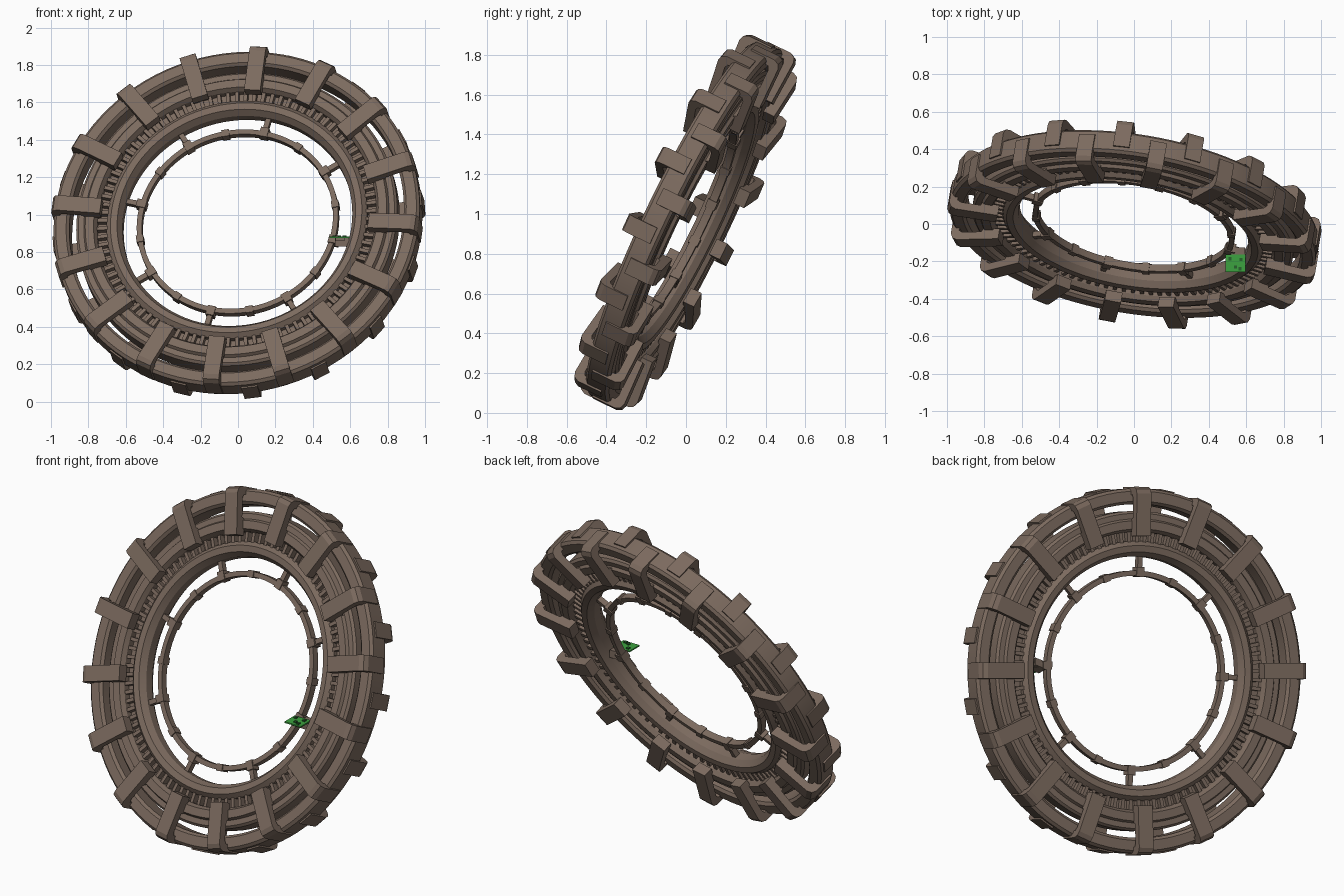
import bpy, bmesh, math
from mathutils import Matrix, Vector

if "Cube" in bpy.data.objects:
    bpy.data.objects.remove(bpy.data.objects["Cube"])

# Tilted frame: local z is the ring axis, facing forward and up
axis = Vector((-0.15, -0.89, 0.43)).normalized()
side = (Vector((1, 0, 0)) - axis * axis.x).normalized()
rise = axis.cross(side)
FRAME = Matrix((side, rise, axis)).transposed().to_4x4()
FRAME.translation = (0, 0, 0.955)


def material(name, rgb):
    m = bpy.data.materials.new(name)
    m.diffuse_color = (*rgb, 1)
    m.use_nodes = True
    m.node_tree.nodes["Principled BSDF"].inputs["Base Color"].default_value = m.diffuse_color
    return m


BROWN = material("weathered brown", (0.2, 0.145, 0.113))
GREEN = material("grass green", (0.045, 0.36, 0.05))
DARK_GREEN = material("dark foliage", (0.02, 0.12, 0.025))


def finish(name, bm, mat, matrix=FRAME, smooth=False):
    bmesh.ops.recalc_face_normals(bm, faces=bm.faces)
    bm.transform(matrix)
    mesh = bpy.data.meshes.new(name)
    bm.to_mesh(mesh)
    bm.free()
    mesh.materials.append(mat)
    ob = bpy.data.objects.new(name, mesh)
    bpy.context.collection.objects.link(ob)
    if smooth:
        bpy.ops.object.select_all(action='DESELECT')
        ob.select_set(True)
        bpy.context.view_layer.objects.active = ob
        bpy.ops.object.shade_smooth_by_angle(angle=math.radians(20))
    return ob


def ring(name, half_profile, segments=96):
    """Turn a (radius, height) half profile, mirrored in height, about the axis."""
    profile = half_profile + [(r, -h) for r, h in reversed(half_profile)]
    bm = bmesh.new()
    loops = []
    for i in range(segments):
        a = math.tau * i / segments
        loops.append([bm.verts.new((r * math.cos(a), r * math.sin(a), h))
                      for r, h in profile])
    n = len(profile)
    for i in range(segments):
        p, q = loops[i], loops[(i + 1) % segments]
        for j in range(n):
            k = (j + 1) % n
            bm.faces.new((p[j], q[j], q[k], p[k]))
    return finish(name, bm, BROWN, smooth=True)


def radial_blocks(name, profile, width, count, start, flip=1):
    """Repeat a (radius, height) outline, given a width, around the axis."""
    bm = bmesh.new()
    for i in range(count):
        a = math.radians(start) + math.tau * i / count
        out = Vector((math.cos(a), math.sin(a), 0))
        tan = Vector((-math.sin(a), math.cos(a), 0))
        ends = [[bm.verts.new(out * r + tan * s * width / 2 + Vector((0, 0, h * flip)))
                 for r, h in profile] for s in (-1, 1)]
        n = len(profile)
        bm.faces.new(ends[0])
        bm.faces.new(ends[1][::-1])
        for j in range(n):
            k = (j + 1) % n
            bm.faces.new((ends[0][j], ends[0][k], ends[1][k], ends[1][j]))
    return finish(name, bm, BROWN)


def rect(r0, r1, h0, h1):
    return [(r0, h0), (r1, h0), (r1, h1), (r0, h1)]


def boxes(name, mat, items):
    """World-aligned boxes from (centre, size) pairs."""
    bm = bmesh.new()
    for centre, size in items:
        bmesh.ops.create_cube(bm, size=1, matrix=Matrix.Translation(centre)
                              @ Matrix.Diagonal((*size, 1)))
    return finish(name, bm, mat, Matrix.Identity(4))


# Main rings, outside to inside
ring("outer_hoop", [(0.905, 0.05), (0.92, 0.065), (0.975, 0.065), (0.99, 0.05)])
ring("main_body_ring", [(0.755, 0.05), (0.77, 0.075), (0.815, 0.075),
                        (0.825, 0.058), (0.855, 0.058), (0.868, 0.045)])
ring("tooth_backing_ring", [(0.69, 0.012), (0.765, 0.012)])
ring("inner_body_ring", [(0.622, 0.025), (0.645, 0.06), (0.68, 0.065), (0.705, 0.04)])
ring("thin_inner_ring", [(0.517, 0.02), (0.545, 0.02)])

# Staggered angle brackets gripping the hoop, alternately front and back
bracket = [(0.73, 0.065), (0.73, 0.125), (0.96, 0.135), (0.985, 0.125), (0.998, 0.1),
           (0.998, -0.03), (0.955, -0.03), (0.955, 0.08), (0.935, 0.09), (0.83, 0.085),
           (0.82, 0.065)]
radial_blocks("front_brackets", bracket, 0.088, 16, 15)
radial_blocks("back_brackets", bracket, 0.088, 16, 3.75, -1)

# Fine struts between the two body rings
radial_blocks("ring_teeth", rect(0.695, 0.765, -0.045, 0.045), 0.02, 96, 0)

# Spokes holding the thin ring, with feet and clips
radial_blocks("spokes", rect(0.54, 0.64, -0.016, 0.016), 0.028, 8, 29.5)
radial_blocks("spoke_feet", rect(0.512, 0.565, -0.026, 0.026), 0.045, 8, 29.5)
radial_blocks("ring_clips", rect(0.512, 0.551, -0.026, 0.026), 0.04, 8, 7)

# Small planted landing platform on one spoke
boxes("platform_base", BROWN, [((0.555, -0.155, 0.853), (0.075, 0.06, 0.045)),
                               ((0.545, -0.20, 0.866), (0.05, 0.07, 0.015))])
boxes("platform_lawn", GREEN, [((0.542, -0.21, 0.878), (0.108, 0.095, 0.008))])
boxes("platform_shrubs", DARK_GREEN,
      [((0.542 + dx, -0.21 + dy, 0.885), (0.016, 0.018, 0.008))
       for dx, dy in ((-0.03, 0.025), (0.0, -0.02), (0.03, 0.02), (0.025, -0.03))])
